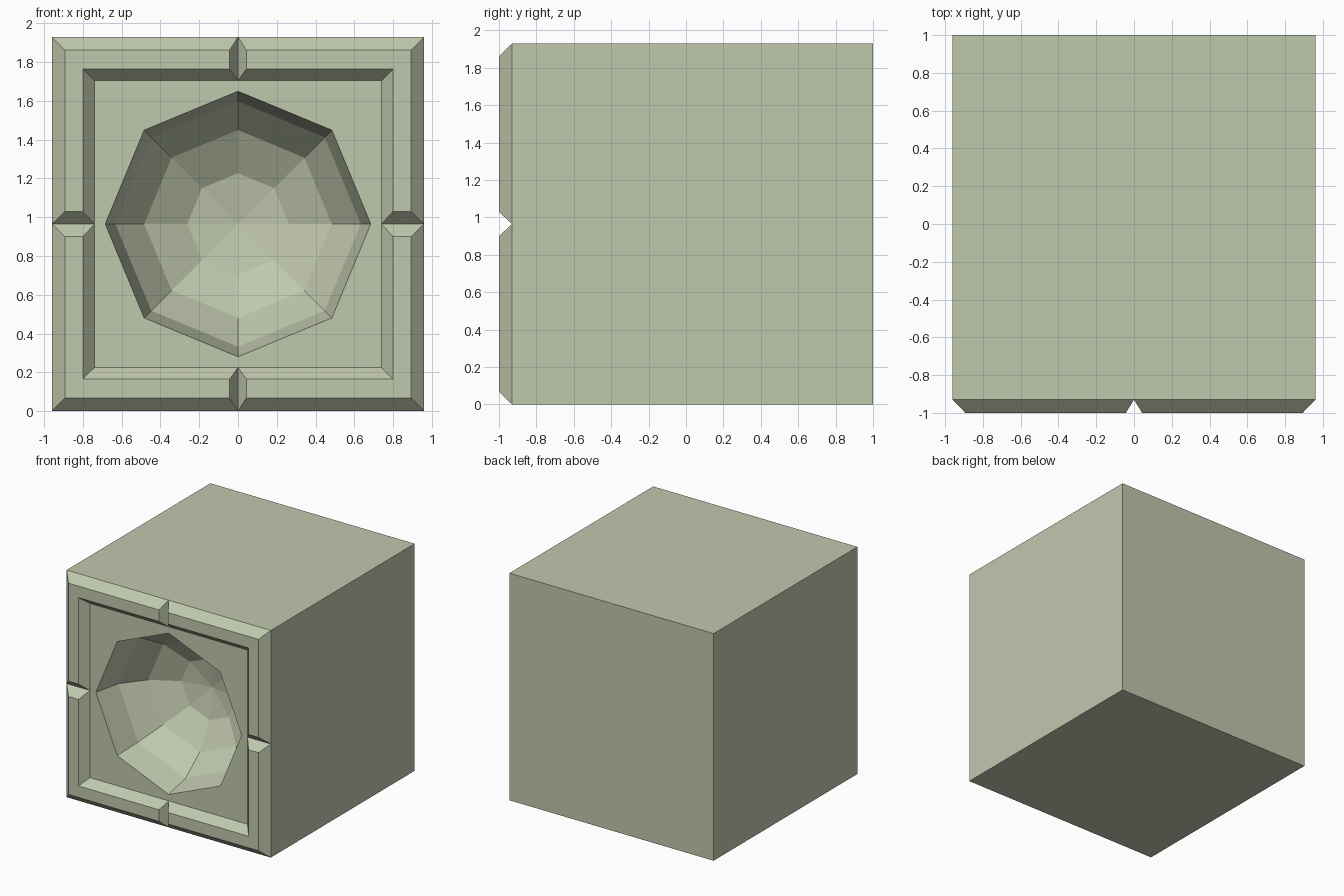
import bpy, bmesh
from math import sin, cos, pi

if "Cube" in bpy.data.objects:
    bpy.data.objects.remove(bpy.data.objects["Cube"])

HW, HH = 0.96, 0.965          # half width, half height
BACK, RIM_Y = 1.0, -0.93      # back plane, recessed panel plane
BOWL_R, BOWL_D = 0.685, 0.59  # bowl radius and depth

bm = bmesh.new()


def face(pts, sx, sz):
    """Add one polygon of the front-quarter pattern, mirrored by signs."""
    bm.faces.new([bm.verts.new((x * sx, y, z * sz)) for x, y, z in pts])


# frame section from outside in: half width, half height, y, is it a ridge
section = [(HW, HH, RIM_Y, 0), (HW - 0.067, HH - 0.067, -1.0, 1),
           (0.80, 0.80, -1.0, 1), (0.74, 0.74, RIM_Y, 0)]
corner = [(w, y, h) for w, h, y, r in section]
side = [(w, y, 0.065 * r) for w, h, y, r in section]   # side notch edge
top = [(0.043 * r, y, h) for w, h, y, r in section]    # top notch edge


def bowl(ring, seg):
    a, b = ring * pi / 8, seg * pi / 4
    r = BOWL_R * cos(a)
    return (r * cos(b), RIM_Y + BOWL_D * sin(a), r * sin(b))


for sx in (1, -1):
    for sz in (1, -1):
        # bevelled frame and V notches
        for i in range(3):
            face([side[i], side[i + 1], corner[i + 1], corner[i]], sx, sz)
            face([top[i], top[i + 1], corner[i + 1], corner[i]], sx, sz)
        face(side, sx, sz)
        face(top, sx, sz)
        # recessed panel around the bowl
        face([side[3], corner[3], bowl(0, 1), bowl(0, 0)], sx, sz)
        face([corner[3], top[3], bowl(0, 2), bowl(0, 1)], sx, sz)
        # faceted bowl
        for s in range(2):
            for r in range(3):
                face([bowl(r, s), bowl(r, s + 1), bowl(r + 1, s + 1), bowl(r + 1, s)], sx, sz)
            face([bowl(3, s), bowl(3, s + 1), (0, RIM_Y + BOWL_D, 0)], sx, sz)
        # plain block sides and back
        face([side[0], corner[0], (HW, BACK, HH), (HW, BACK, 0)], sx, sz)
        face([top[0], corner[0], (HW, BACK, HH), (0, BACK, HH)], sx, sz)
        face([(0, BACK, 0), (HW, BACK, 0), (HW, BACK, HH), (0, BACK, HH)], sx, sz)

bmesh.ops.remove_doubles(bm, verts=bm.verts[:], dist=0.0005)
bmesh.ops.recalc_face_normals(bm, faces=bm.faces[:])

mesh = bpy.data.meshes.new("hollow_stone_block")
bm.to_mesh(mesh)
bm.free()
block = bpy.data.objects.new("hollow_stone_block", mesh)
block.location.z = HH
bpy.context.collection.objects.link(block)

# pale green stone
stone = bpy.data.materials.new("pale_green_stone")
stone.diffuse_color = (0.53, 0.58, 0.42, 1)
stone.use_nodes = True
stone.node_tree.nodes["Principled BSDF"].inputs["Base Color"].default_value = stone.diffuse_color
mesh.materials.append(stone)
